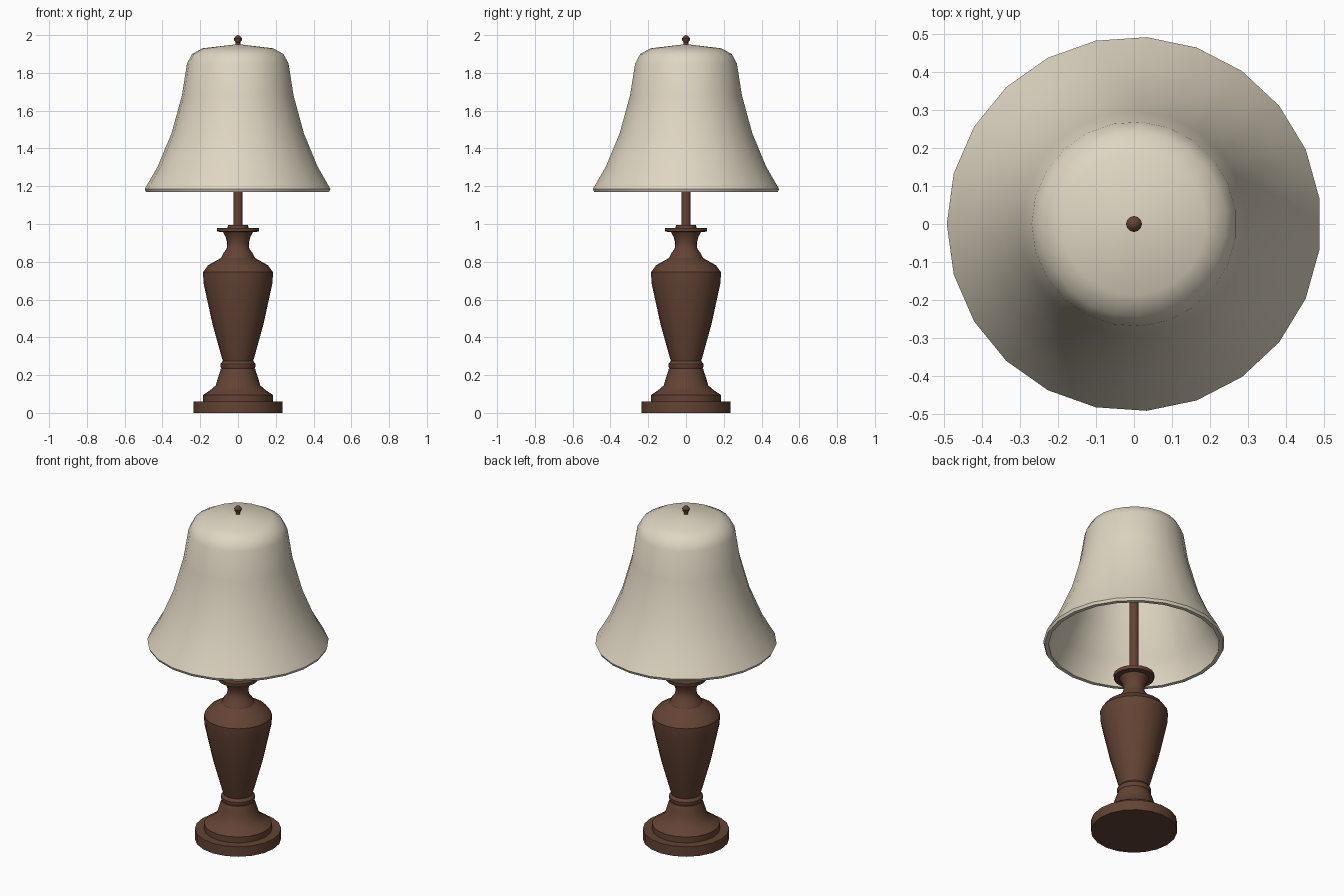
import bpy, bmesh, math

if "Cube" in bpy.data.objects:
    bpy.data.objects.remove(bpy.data.objects["Cube"])


def material(name, rgb):
    m = bpy.data.materials.new(name)
    m.diffuse_color = (*rgb, 1)
    m.use_nodes = True
    m.node_tree.nodes["Principled BSDF"].inputs["Base Color"].default_value = m.diffuse_color
    return m


WOOD = material("dark_brown_wood", (0.125, 0.056, 0.034))
CREAM = material("cream_fabric", (0.74, 0.67, 0.54))


def lathe(name, profile, sides, mat, phase=0.0, angle=35):
    """Revolve (radius, z) points around z; radius 0 makes a pole."""
    bm = bmesh.new()
    rings = []
    for r, z in profile:
        if r == 0:
            rings.append([bm.verts.new((0, 0, z))] * sides)
        else:
            rings.append([bm.verts.new((r * math.cos(phase + math.tau * i / sides),
                                        r * math.sin(phase + math.tau * i / sides), z))
                          for i in range(sides)])
    for a, b in zip(rings, rings[1:]):
        for i in range(sides):
            j = (i + 1) % sides
            corners = list(dict.fromkeys((a[i], a[j], b[j], b[i])))
            if len(corners) > 2:
                bm.faces.new(corners)
    bmesh.ops.recalc_face_normals(bm, faces=bm.faces)
    me = bpy.data.meshes.new(name)
    bm.to_mesh(me)
    bm.free()
    me.materials.append(mat)
    ob = bpy.data.objects.new(name, me)
    bpy.context.collection.objects.link(ob)
    bpy.context.view_layer.objects.active = ob
    ob.select_set(True)
    bpy.ops.object.shade_smooth_by_angle(angle=math.radians(angle))
    ob.select_set(False)
    return ob


# Turned wooden foot
lathe("foot", [(0, 0), (0.235, 0), (0.235, 0.06), (0.185, 0.06), (0.185, 0.095),
               (0.15, 0.118), (0.118, 0.145), (0.105, 0.19), (0.09, 0.235), (0, 0.235)],
      20, WOOD)

# Vase shaped body with neck and cap
lathe("body", [(0, 0.23), (0.085, 0.23), (0.093, 0.245), (0.093, 0.26), (0.08, 0.275),
               (0.085, 0.29), (0.135, 0.47), (0.183, 0.69), (0.185, 0.745), (0.158, 0.782),
               (0.09, 0.82), (0.078, 0.845), (0.06, 0.868), (0.057, 0.90), (0.067, 0.935),
               (0.08, 0.957), (0.11, 0.96), (0.112, 0.98), (0.055, 0.98),
               (0.053, 0.995), (0, 0.995)], 20, WOOD)

# Rod carrying the shade
lathe("rod", [(0, 0.98), (0.025, 0.98), (0.025, 1.935), (0, 1.935)], 16, WOOD)

# Bell shade: inner skin and rim, then outer skin and closed top
inner = [(0, 1.935), (0.02, 1.935), (0.18, 1.915), (0.228, 1.888), (0.254, 1.845),
         (0.28, 1.68), (0.335, 1.48), (0.407, 1.305), (0.465, 1.19), (0.465, 1.17)]
outer = [(0.487, 1.17), (0.494, 1.185), (0.425, 1.305), (0.352, 1.48), (0.297, 1.68),
         (0.27, 1.85), (0.243, 1.90), (0.188, 1.93), (0.02, 1.95), (0, 1.95)]
lathe("shade", inner + outer, 23, CREAM, phase=math.pi, angle=40)

# Finial
lathe("finial", [(0, 1.945), (0.012, 1.945), (0.012, 1.962), (0.02, 1.972),
                 (0.021, 1.982), (0.012, 1.994), (0, 2.0)], 12, WOOD)
